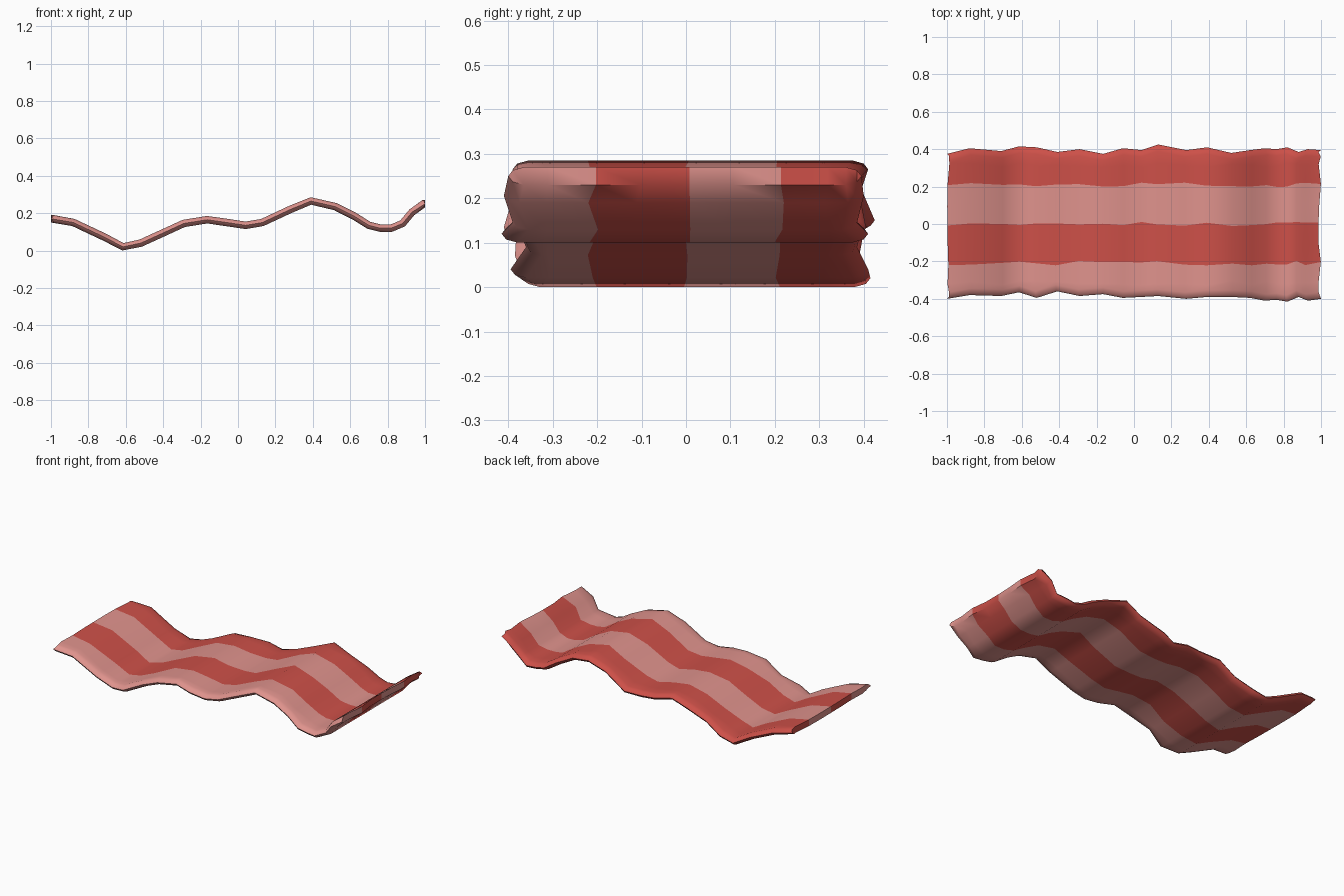
import bpy, bmesh, math, random
from mathutils import Vector

if "Cube" in bpy.data.objects:
    bpy.data.objects.remove(bpy.data.objects["Cube"], do_unlink=True)

random.seed(4)
HALF = 0.02          # half of the slice thickness
STRIPE = 0.21        # stripe width


def material(name, colour):
    mat = bpy.data.materials.new(name)
    mat.use_nodes = True
    mat.diffuse_color = colour
    mat.node_tree.nodes["Principled BSDF"].inputs["Base Color"].default_value = colour
    return mat


# Stations along the slice, in hundredths: x, height, front edge, back edge
STATIONS = [
    (-100, 17, -40, 37.5), (-88, 15, -38, 40.5), (-71, 7, -38.5, 39),
    (-61.5, 2, -36.5, 41.5), (-52, 4, -39.5, 41), (-41, 9, -36, 38.5),
    (-29, 14.5, -38.5, 40), (-16.5, 16.5, -37.5, 37.5), (-6, 15, -39.5, 40.5),
    (4, 13.5, -39, 39.5), (13, 15, -38.5, 42.5), (28, 22, -40, 39.5),
    (39, 26.5, -39, 41), (52, 23.5, -39, 38), (62, 18.5, -39.5, 39.5),
    (70, 13.5, -41, 40.5), (76, 12, -40.5, 40), (82, 12, -41.5, 41),
    (88, 14.5, -39, 38.5), (93, 20.5, -41, 40), (100, 25, -40, 39.5)]
STATIONS = [[v / 100 for v in row] for row in STATIONS]

# Columns across the slice: nominal y and thickness factor, edges rounded off
INNER = [i * STRIPE / 2 for i in range(-3, 4)]
NOMINAL = [-0.39, -0.36] + INNER + [0.36, 0.39]
THICK = [0.65, 1] + [1] * len(INNER) + [1, 0.65]
RING_Y = [-0.4] + NOMINAL + [0.4] + NOMINAL[::-1]
COUNT, SIZE = len(NOMINAL), len(RING_Y)


def stripe(a, b):
    """Fat and meat alternate from the front edge to the back."""
    return math.floor(((a + b) / 2 + 2 * STRIPE) / STRIPE) % 2


def build_ring(bm, index):
    x, z, front, back = STATIONS[index]
    is_end = index in (0, len(STATIONS) - 1)
    normal = Vector((0, 0, 1))
    if not is_end:
        before, after = STATIONS[index - 1], STATIONS[index + 1]
        normal = Vector((before[1] - after[1], 0, after[0] - before[0])).normalized()
    ys = [front + 0.01, front + 0.035]
    ys += [y + random.uniform(-0.012, 0.012) for y in INNER]
    ys += [back - 0.035, back - 0.01]
    # Ragged cut ends pull slightly inward
    xs = [x - math.copysign(random.uniform(0, 0.014), x) if is_end else x for y in ys]
    mids = [Vector((px, y, z)) for px, y in zip(xs, ys)]
    top = [m + normal * HALF * t for m, t in zip(mids, THICK)]
    low = [m - normal * HALF * t for m, t in zip(mids, THICK)]
    points = [Vector((x, front, z))] + top + [Vector((x, back, z))] + low[::-1]
    return [bm.verts.new(p) for p in points]


bm = bmesh.new()
rings = [build_ring(bm, i) for i in range(len(STATIONS))]

# Skin between neighbouring stations
for first, second in zip(rings, rings[1:]):
    for j in range(SIZE):
        k = (j + 1) % SIZE
        face = bm.faces.new((first[j], second[j], second[k], first[k]))
        face.material_index = stripe(RING_Y[j], RING_Y[k])

# Striped cut ends
for ring in (rings[0], rings[-1]):
    for j in range(COUNT + 1):
        low, low_next = -j % SIZE, -(j + 1) % SIZE
        corners = [ring[j], ring[j + 1], ring[low_next], ring[low]]
        face = bm.faces.new(list(dict.fromkeys(corners)))
        face.material_index = stripe(RING_Y[j], RING_Y[j + 1])

bmesh.ops.recalc_face_normals(bm, faces=bm.faces)
mesh = bpy.data.meshes.new("bacon_slice")
bm.to_mesh(mesh)
bm.free()

mesh.materials.append(material("fat pink", (0.74, 0.29, 0.265, 1)))
mesh.materials.append(material("meat red", (0.61, 0.08, 0.065, 1)))

bacon = bpy.data.objects.new("bacon_slice", mesh)
bpy.context.collection.objects.link(bacon)
bpy.context.view_layer.objects.active = bacon
bacon.select_set(True)
bpy.ops.object.shade_smooth_by_angle(angle=math.radians(50))
